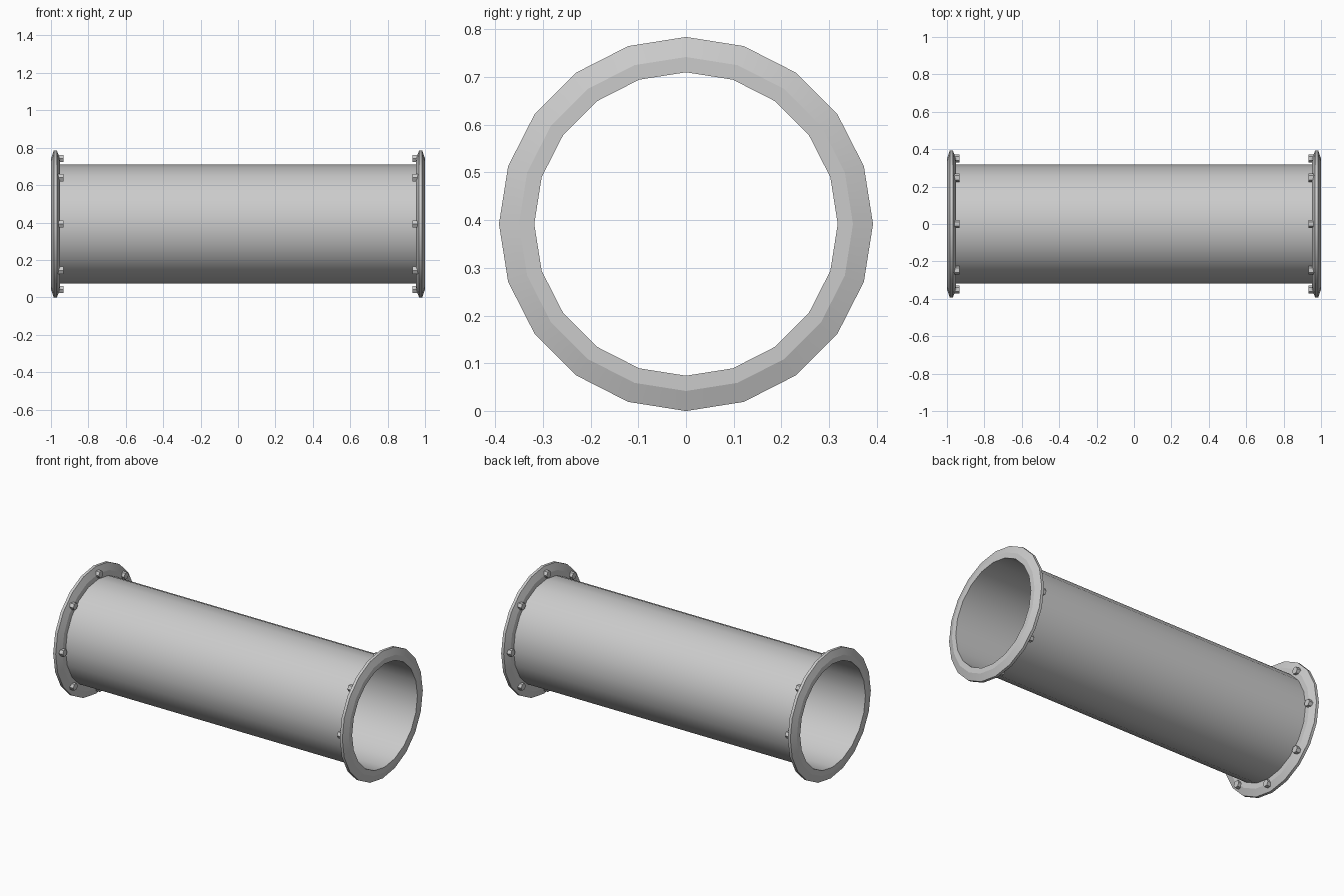
import bpy, bmesh
from math import cos, sin, pi, radians
from mathutils import Matrix, Vector

if "Cube" in bpy.data.objects:
    bpy.data.objects.remove(bpy.data.objects["Cube"], do_unlink=True)

SIDES = 20
AXIS_Z = 0.392
PIPE_R = 0.318
BOLT_R = 0.35

metal = bpy.data.materials.new("light_grey_metal")
metal.use_nodes = True
grey = (0.6, 0.6, 0.6, 1)
metal.diffuse_color = grey
metal.node_tree.nodes["Principled BSDF"].inputs["Base Color"].default_value = grey


def add_object(name, bm, smooth):
    mesh = bpy.data.meshes.new(name)
    bm.to_mesh(mesh)
    bm.free()
    mesh.materials.append(metal)
    obj = bpy.data.objects.new(name, mesh)
    obj.location.z = AXIS_Z
    bpy.context.collection.objects.link(obj)
    if smooth:
        bpy.ops.object.select_all(action='DESELECT')
        obj.select_set(True)
        bpy.context.view_layer.objects.active = obj
        bpy.ops.object.shade_smooth_by_angle(angle=radians(19))
    return obj


def lathe(name, profile):
    """Revolve (x, radius) points around the x axis."""
    bm = bmesh.new()
    rings = [[bm.verts.new((x, r * sin(a), r * cos(a)))
              for a in (2 * pi * i / SIDES for i in range(SIDES))]
             for x, r in profile]
    for low, high in zip(rings, rings[1:]):
        for i in range(SIDES):
            j = (i + 1) % SIDES
            bm.faces.new((low[i], low[j], high[j], high[i]))
    bmesh.ops.recalc_face_normals(bm, faces=bm.faces)
    return add_object(name, bm, True)


# Open tube
lathe("pipe", [(-1, PIPE_R), (1, PIPE_R)])

for side, label in ((1, "left"), (-1, "right")):
    # Bevelled end ring
    ring = [(1, PIPE_R), (1, 0.35), (0.985, 0.392),
            (0.968, 0.392), (0.952, 0.35), (0.952, PIPE_R)]
    lathe(label + "_flange", [(side * x, r) for x, r in ring])

    # Hexagonal bolt heads on the inner face of the ring
    bm = bmesh.new()
    for i in range(8):
        a = i * pi / 4
        place = (Matrix.Translation(Vector((side * 0.95, BOLT_R * sin(a), BOLT_R * cos(a))))
                 @ Matrix.Rotation(pi / 2, 4, 'Y'))
        bmesh.ops.create_cone(bm, cap_ends=True, segments=6, radius1=0.022,
                              radius2=0.022, depth=0.032, matrix=place)
    add_object(label + "_flange_bolts", bm, False)
